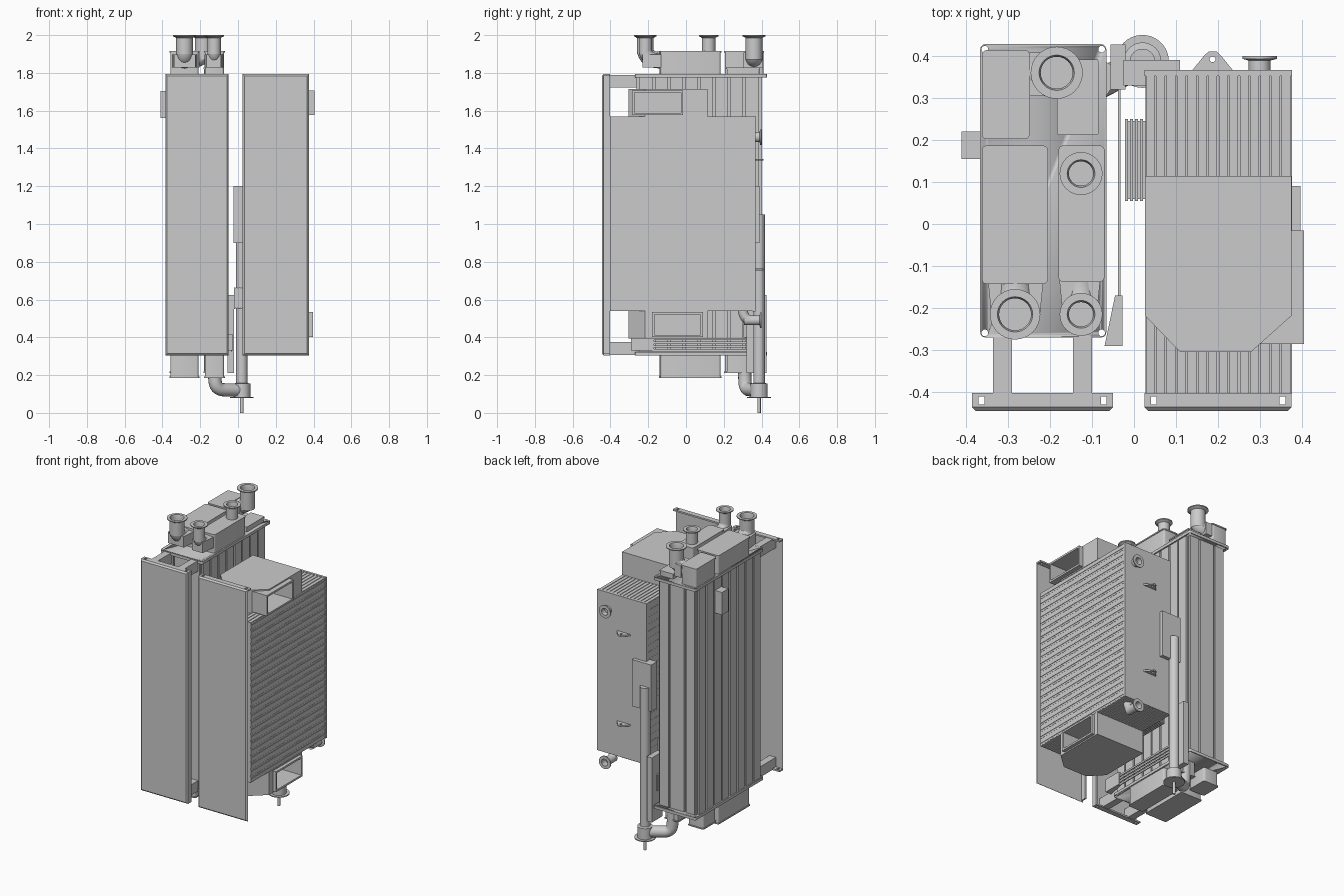
import bpy, bmesh, math
from mathutils import Vector, Matrix

if "Cube" in bpy.data.objects:
    bpy.data.objects.remove(bpy.data.objects["Cube"])


def finish(name, bm, smooth=False):
    bmesh.ops.recalc_face_normals(bm, faces=bm.faces)
    me = bpy.data.meshes.new(name)
    bm.to_mesh(me)
    bm.free()
    ob = bpy.data.objects.new(name, me)
    bpy.context.collection.objects.link(ob)
    if smooth:
        bpy.context.view_layer.objects.active = ob
        bpy.ops.object.select_all(action='DESELECT')
        ob.select_set(True)
        bpy.ops.object.shade_smooth_by_angle(angle=math.radians(35))
    return ob


def add_box(bm, x0, x1, y0, y1, z0, z1):
    m = Matrix.Translation(((x0 + x1) / 2, (y0 + y1) / 2, (z0 + z1) / 2)) @ Matrix.Diagonal((x1 - x0, y1 - y0, z1 - z0, 1))
    return bmesh.ops.create_cube(bm, size=1, matrix=m)['verts']


def boxes(name, *dims):
    bm = bmesh.new()
    for d in dims:
        add_box(bm, *d)
    return finish(name, bm)


def round_box(name, r, *d):
    bm = bmesh.new()
    add_box(bm, *d)
    es = [e for e in bm.edges if abs(e.verts[0].co.z - e.verts[1].co.z) > 1e-4]
    bmesh.ops.bevel(bm, geom=es, offset=r, segments=3, profile=0.5, affect='EDGES')
    return finish(name, bm, True)


def prism(name, pts, offset):
    bm = bmesh.new()
    f = bm.faces.new([bm.verts.new(p) for p in pts])
    ext = bmesh.ops.extrude_face_region(bm, geom=[f], use_keep_orig=True)['geom']
    bmesh.ops.translate(bm, vec=offset, verts=[v for v in ext if isinstance(v, bmesh.types.BMVert)])
    return finish(name, bm)


def lathe(name, prof, loc, axis='Z', n=32):
    bm = bmesh.new()
    vs = [bm.verts.new((r, 0, z)) for r, z in prof]
    es = [bm.edges.new(p) for p in zip(vs, vs[1:])]
    bmesh.ops.spin(bm, geom=vs + es, axis=(0, 0, 1), cent=(0, 0, 0), angle=2 * math.pi, steps=n)
    bmesh.ops.remove_doubles(bm, verts=bm.verts, dist=1e-5)
    if axis == 'Y':
        bmesh.ops.rotate(bm, matrix=Matrix.Rotation(-math.pi / 2, 3, 'X'), verts=bm.verts)
    bmesh.ops.translate(bm, vec=loc, verts=bm.verts)
    return finish(name, bm, True)


def tube(name, pts, r):
    cu = bpy.data.curves.new(name, 'CURVE')
    cu.dimensions, cu.bevel_depth, cu.bevel_resolution, cu.use_fill_caps = '3D', r, 6, True
    sp = cu.splines.new('NURBS')
    sp.points.add(len(pts) - 1)
    for p, c in zip(sp.points, pts):
        p.co = (*c, 1)
    sp.order_u, sp.use_endpoint_u, sp.resolution_u = 3, True, 10
    ob = bpy.data.objects.new(name, cu)
    bpy.context.collection.objects.link(ob)


def cut(ob, cutter):
    cutter.hide_render = True
    cutter.hide_viewport = True
    m = ob.modifiers.new('cut', 'BOOLEAN')
    m.object, m.operation, m.solver = cutter, 'DIFFERENCE', 'EXACT'


# Front panels: chamfered plate plus folded rim with slots
for name, x0, x1 in (('left', -0.385, -0.05), ('right', 0.025, 0.375)):
    bm = bmesh.new()
    vs = add_box(bm, x0, x1, -0.445, -0.434, 0.305, 1.793)
    front = [f for f in bm.faces if f.calc_center_median().y < -0.444]
    bmesh.ops.bevel(bm, geom=list(front[0].edges), offset=0.009, segments=1, affect='EDGES')
    finish(name + '_front_panel', bm)
    t = 0.01
    rim = boxes(name + '_panel_rim', (x0, x0 + t, -0.434, -0.402, 0.305 + t, 1.793 - t), (x1 - t, x1, -0.434, -0.402, 0.305 + t, 1.793 - t),
                (x0, x1, -0.434, -0.402, 0.305, 0.305 + t), (x0, x1, -0.434, -0.402, 1.793 - t, 1.793))
    cut(rim, boxes(name + '_slot_cutter', *[(x - 0.007, x + 0.007, -0.43, -0.411, 0.2, 1.9) for x in (x0 + 0.022, x1 - 0.022)]))

# Left unit: core with vertical raised strips
boxes('left_core', (-0.35, -0.085, -0.25, 0.39, 0.31, 1.79))
strips = [(-0.36, -0.075, y, y + 0.068, 0.325, 1.775) for y in [-0.245 + i * 0.08 for i in range(8)]]
strips += [(a, b, -0.262, 0.402, 0.325, 1.775) for a, b in ((-0.343, -0.28), (-0.268, -0.168), (-0.156, -0.092))]
boxes('left_core_strips', *strips)
for name, z in (('top', 1.775), ('bottom', 0.305)):
    plate = round_box('left_%s_plate' % name, 0.012, -0.366, -0.066, -0.27, 0.428, z, z + 0.018)
    for x in (-0.355, -0.077):
        for y in (-0.259, 0.416):
            cut(plate, lathe('plate_hole_cutter', [(0, -0.1), (0.008, -0.1), (0.008, 0.1), (0, 0.1)], (x, y, z), n=16))
boxes('panel_arms', *[(x, x + 0.045, -0.434, -0.25, z, z + 0.068) for x in (-0.335, -0.145) for z in (0.307, 1.722)])
boxes('left_side_box', (-0.41, -0.355, 0.155, 0.22, 1.56, 1.705))

# Headers with thin rims
for name, x0, x1, y0, y1, h, r in (('main_wide', -0.362, -0.205, -0.143, 0.187, 0.122, 0.012), ('main_narrow', -0.18, -0.07, -0.138, 0.187, 0.122, 0.012),
                                   ('rear_wide', -0.362, -0.248, 0.202, 0.414, 0.122, 0.012), ('rear_narrow', -0.183, -0.085, 0.212, 0.392, 0.035, 0.003)):
    e = 0.004
    round_box(name + '_top_header', r, x0 + e, x1 - e, y0 + e, y1 - e, 1.79, 1.79 + h)
    round_box(name + '_top_rim', r, x0, x1, y0, y1, 1.785 + h, 1.793 + h)
    yb = min(y1, 0.34)
    hb = 0.12 if 'main' in name else 0.095
    round_box(name + '_bottom_header', r, x0 + e, x1 - e, y0 + e, yb - e, 0.31 - hb, 0.31)
    round_box(name + '_bottom_rim', r, x0, x1, y0, yb, 0.306 - hb, 0.313 - hb)

# Top nozzles with flared hollow mouths, two of them on elbows
for name, x, y, r, rr, z0 in (('front_wide', -0.283, -0.215, 0.044, 0.06, 1.9), ('front_narrow', -0.126, -0.215, 0.035, 0.051, 1.9),
                              ('mid', -0.126, 0.12, 0.035, 0.051, 1.9), ('rear', -0.184, 0.36, 0.044, 0.062, 1.87)):
    lathe(name + '_nozzle', [(r, z0), (r, 1.985), (rr - 0.004, 1.992), (rr, 1.994), (rr, 2.0), (r - 0.002, 2.0), (r - 0.006, 1.985), (r - 0.006, 1.93), (0, 1.93)], (x, y, 0))
for name, x0, x1, x, r in (('wide', -0.348, -0.215, -0.283, 0.044), ('narrow', -0.178, -0.08, -0.126, 0.035)):
    tube(name + '_nozzle_elbow', [(x, -0.215, 1.925), (x, -0.215, 1.868), (x, -0.135, 1.868)], r)
    prism(name + '_nozzle_transition', [(x0, -0.13, 1.828), (x1, -0.13, 1.828), (x1 - 0.01, -0.23, 1.828), (x0 + 0.01, -0.23, 1.828)], (0, 0, 0.07))
tube('rear_nozzle_elbow', [(-0.184, 0.36, 1.925), (-0.184, 0.36, 1.868), (-0.26, 0.36, 1.868)], 0.044)
boxes('rear_nozzle_transition', (-0.25, -0.205, 0.305, 0.408, 1.828, 1.908))

# Drain pot, riser pipe and connecting elbow
PX, PY = 0.02, 0.387
lathe('drain_pot', [(0, 0.078), (0.063, 0.078), (0.063, 0.084), (0.045, 0.084), (0.045, 0.155), (0.03, 0.158), (0.03, 1.05), (0, 1.05)], (PX, PY, 0))
lathe('drain_stub', [(0, 0), (0.009, 0), (0.009, 0.08), (0, 0.08)], (PX, PY, 0), n=16)
tube('drain_elbow', [(-0.126, 0.31, 0.3), (-0.126, 0.31, 0.2), (-0.115, 0.315, 0.125), (-0.04, 0.355, 0.12), (PX, PY, 0.12)], 0.035)
boxes('riser_box', (-0.025, 0.11, 0.33, 0.39, 0.9, 1.2))
boxes('control_box', (-0.056, -0.02, 0.32, 0.427, 0.21, 0.625))
prism('control_box_side_bracket', [(-0.066, 0.305, 0.4), (-0.056, 0.32, 0.4), (-0.056, 0.38, 0.4), (-0.066, 0.385, 0.4)], (0, 0, 0.1))
prism('front_wedge', [(-0.07, -0.29, 0.33), (-0.027, -0.29, 0.33), (-0.027, -0.17, 0.33), (-0.045, -0.17, 0.33)], (0, 0, 0.085))
boxes('link_rails', *[(-0.038, -0.032, -0.18, 0.33, z, z + 0.012) for z in (0.325, 0.345, 0.365, 0.385)])
boxes('ribbed_block', (-0.015, 0.04, 0.06, 0.245, 0.555, 0.66), *[(x, x + 0.008, 0.055, 0.25, 0.55, 0.665) for x in (-0.022, -0.01, 0.002, 0.014)])

# Right unit: core, side corrugations and top/bottom ribs
boxes('right_core', (0.036, 0.364, -0.403, 0.35, 0.55, 1.555))
bm = bmesh.new()
n, z0, z1 = 23, 0.54, 1.57
p = (z1 - z0) / n
for i in range(n):
    z = z0 + i * p
    add_box(bm, 0.027, 0.373, -0.403, 0.357, z + 0.005, z + p - 0.005)
    add_box(bm, 0.03, 0.3755, -0.403, 0.357, z + p * 0.38, z + p * 0.62)
finish('side_corrugation', bm)
q = 0.348 / 14
boxes('end_ribs', *[(0.026 + i * q + 0.002, 0.026 + (i + 1) * q - 0.002, -0.403, 0.357, 0.54, 1.57) for i in range(14)])
boxes('back_plate', (0.025, 0.376, 0.352, 0.367, 0.538, 1.572))

# Hoods with open rectangular ducts
for name, zb, d, y0, y1, xe in (('top', 1.568, 0.148, -0.285, -0.015, 0.405), ('bottom', 0.393, 0.148, -0.18, 0.09, 0.396)):
    hood = prism(name + '_hood', [(x, y, zb) for x, y in ((0.026, 0.114), (0.375, 0.114), (0.375, -0.218), (0.278, -0.305), (0.11, -0.305), (0.026, -0.218))], (0, 0, d))
    a, b = zb + 0.008, zb + d - 0.008
    w = 0.012
    cut(hood, boxes(name + '_duct_cutter', (0.12, 0.5, y0 + w, y1 - w, a + w, b - w)))
    xs = 0.29 if name == 'top' else 0.365
    boxes(name + '_duct_frame', (xs, xe, y0, y0 + w, a, b), (xs, xe, y1 - w, y1, a, b), (xs, xe, y0 + w, y1 - w, a, a + w), (xs, xe, y0 + w, y1 - w, b - w, b))

# Rear ports and lifting eyes
for z in (1.46, 0.49):
    lathe('rear_port', [(0.026, -0.06), (0.026, 0.022), (0.041, 0.026), (0.041, 0.033), (0.022, 0.033), (0.022, -0.01), (0, -0.01)], (0.299, 0.367, z), 'Y')
tube('lower_port_elbow', [(0.299, 0.35, 0.49), (0.299, 0.3, 0.49), (0.299, 0.3, 0.56)], 0.026)
for z in (1.34, 0.76):
    eye = prism('lifting_eye', [(x, y, z - 0.005) for x, y in ((0.138, 0.365), (0.236, 0.365), (0.206, 0.402), (0.197, 0.41), (0.178, 0.41), (0.168, 0.402))], (0, 0, 0.01))
    cut(eye, lathe('eye_cutter', [(0, -0.05), (0.007, -0.05), (0.007, 0.05), (0, 0.05)], (0.187, 0.392, z), n=16))
